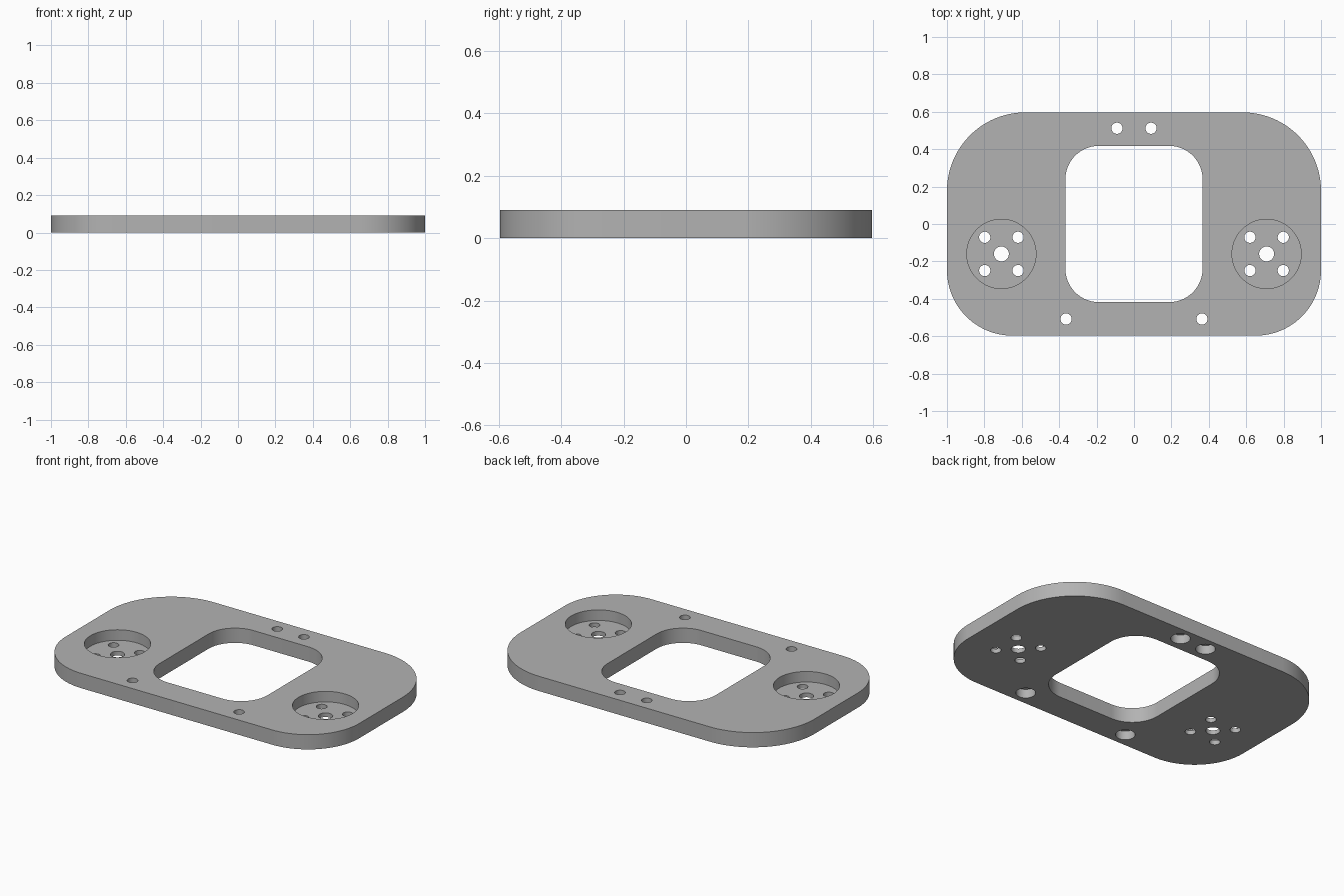
import bpy, bmesh
from math import sin, cos, pi

if "Cube" in bpy.data.objects:
    bpy.data.objects.remove(bpy.data.objects["Cube"], do_unlink=True)

THICK = 0.091        # plate thickness
FLOOR = 0.026        # material left under the round pockets
BORE = 0.055         # depth of the screw head recesses underneath
OVER = 0.05          # cutter overshoot

grey = bpy.data.materials.new("plate grey")
grey.use_nodes = True
grey.diffuse_color = (0.45, 0.45, 0.45, 1)
grey.node_tree.nodes["Principled BSDF"].inputs["Base Color"].default_value = (0.45, 0.45, 0.45, 1)


def rounded_outline(hx, hy, r_back, r_front, steps=24):
    """Rectangle outline with separate back and front corner radii."""
    pts = []
    corners = [(1, 1, r_back), (-1, 1, r_back), (-1, -1, r_front), (1, -1, r_front)]
    for i, (sx, sy, r) in enumerate(corners):
        for k in range(steps + 1):
            a = (i + k / steps) * pi / 2
            pts.append((sx * (hx - r) + r * cos(a), sy * (hy - r) + r * sin(a)))
    return pts


def circle(cx, cy, r, n=48):
    return [(cx + r * cos(2 * pi * k / n), cy + r * sin(2 * pi * k / n)) for k in range(n)]


def prism(name, outlines, z0, z1):
    """Extrude separate closed outlines from z0 to z1 as one object."""
    bm = bmesh.new()
    for pts in outlines:
        face = bm.faces.new([bm.verts.new((x, y, z0)) for x, y in pts])
        top = bmesh.ops.extrude_face_region(bm, geom=[face])["geom"]
        verts = [v for v in top if isinstance(v, bmesh.types.BMVert)]
        bmesh.ops.translate(bm, verts=verts, vec=(0, 0, z1 - z0))
    bmesh.ops.recalc_face_normals(bm, faces=bm.faces)
    mesh = bpy.data.meshes.new(name)
    bm.to_mesh(mesh)
    bm.free()
    mesh.materials.append(grey)
    obj = bpy.data.objects.new(name, mesh)
    bpy.context.collection.objects.link(obj)
    return obj


# Main plate
plate = prism("mounting_plate", [rounded_outline(1.0, 0.597, 0.42, 0.35)], 0, THICK)

# Hole positions, mirrored left to right
pockets = [(s * 0.709, -0.16) for s in (1, -1)]
screws = [(s * x, y) for s in (1, -1) for x, y in ((0.091, 0.512), (0.363, -0.508))]
bolt_holes = [circle(px + dx, py + dy, 0.03) for px, py in pockets
              for dx in (-0.089, 0.089) for dy in (-0.089, 0.089)]
shaft_holes = [circle(px, py, 0.04) for px, py in pockets]

low, high = -OVER, THICK + OVER
cutters = [
    prism("window_cutter", [rounded_outline(0.367, 0.418, 0.18, 0.18)], low, high),
    prism("pocket_cutter", [circle(x, y, 0.185, 96) for x, y in pockets], FLOOR, high),
    prism("pocket_hole_cutter", bolt_holes + shaft_holes, low, high),
    prism("screw_hole_cutter", [circle(x, y, 0.03) for x, y in screws], low, high),
    prism("screw_recess_cutter", [circle(x, y, 0.055) for x, y in screws], low, BORE),
]

# Cut the openings, then bake the result into the plate
for cutter in cutters:
    cutter.hide_render = True
    mod = plate.modifiers.new(cutter.name, "BOOLEAN")
    mod.operation = "DIFFERENCE"
    mod.solver = "EXACT"
    mod.object = cutter
bpy.context.view_layer.update()
graph = bpy.context.evaluated_depsgraph_get()
baked = bpy.data.meshes.new_from_object(plate.evaluated_get(graph))
plate.modifiers.clear()
plate.data = baked
for cutter in cutters:
    bpy.data.objects.remove(cutter, do_unlink=True)

# Smooth round walls, sharp rims
bpy.ops.object.select_all(action="DESELECT")
plate.select_set(True)
bpy.context.view_layer.objects.active = plate
bpy.ops.object.shade_smooth_by_angle(angle=pi / 6)
